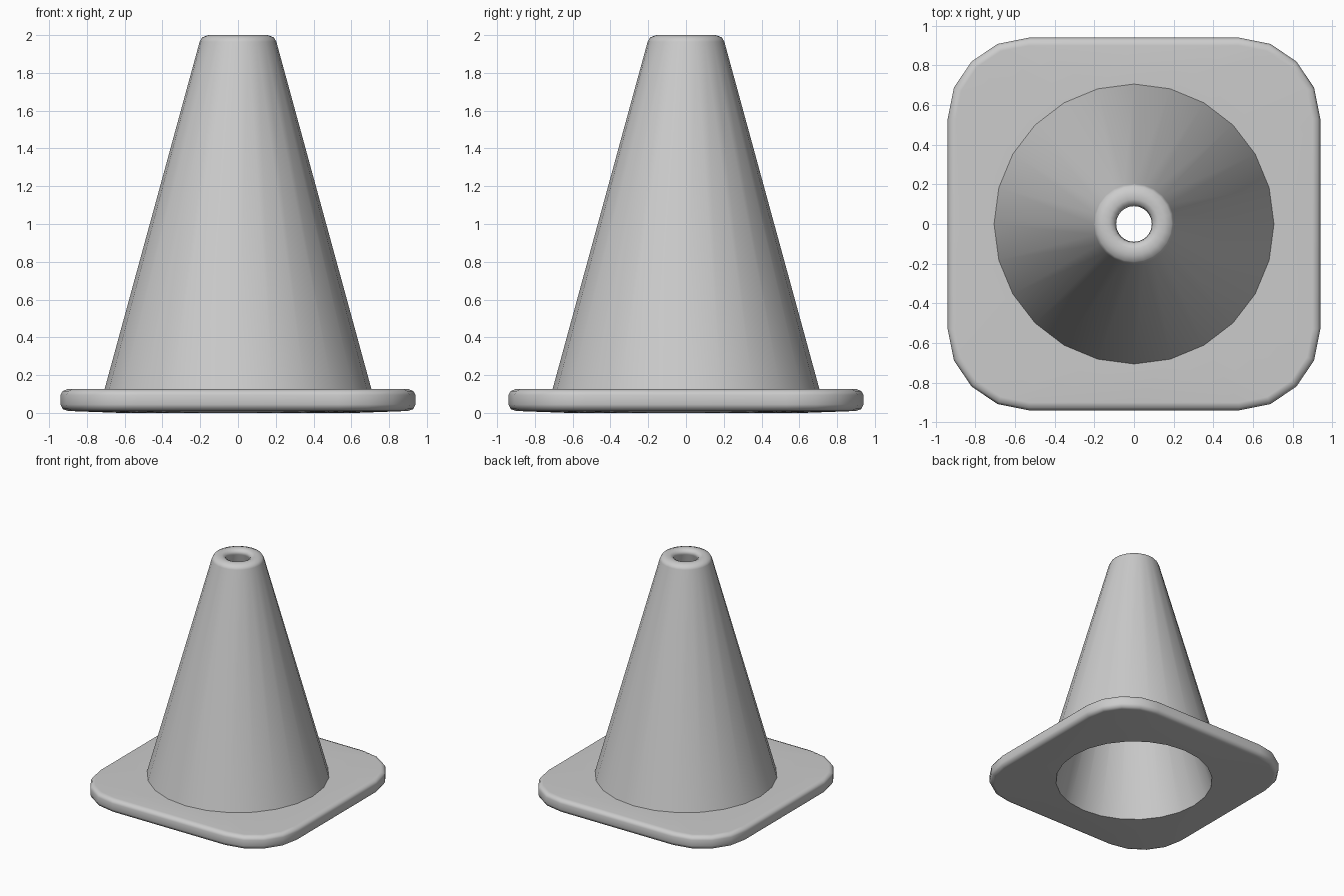
import bpy, bmesh, math

if "Cube" in bpy.data.objects:
    bpy.data.objects.remove(bpy.data.objects["Cube"])

SIDES = 24


def circle(r, z):
    return [(r * math.cos(2 * math.pi * i / SIDES), r * math.sin(2 * math.pi * i / SIDES), z)
            for i in range(SIDES)]


def rounded_square(half, z, centre=0.53):
    # side midpoint followed by five corner points, repeated on four sides
    rad = half - centre
    quarter = [(half, 0.0)]
    for k in range(5):
        a = math.radians(22.5 * k)
        quarter.append((centre + rad * math.cos(a), centre + rad * math.sin(a)))
    pts = []
    for _ in range(4):
        pts += [(x, y, z) for x, y in quarter]
        quarter = [(-y, x) for x, y in quarter]
    return pts


# closed section: outside from the bottom up, over the rim, down the hollow inside
rings = [
    rounded_square(0.90, 0.01),
    rounded_square(0.928, 0.02),
    rounded_square(0.94, 0.045),
    rounded_square(0.94, 0.095),
    rounded_square(0.928, 0.116),
    rounded_square(0.90, 0.127),
    circle(0.706, 0.127),
    circle(0.203, 1.965),
    circle(0.19, 1.988),
    circle(0.158, 2.0),
    circle(0.125, 2.0),
    circle(0.1, 1.988),
    circle(0.09, 1.96),
    circle(0.625, 0.005),
]

# cone and base plate in one hollow shell
bm = bmesh.new()
loops = [[bm.verts.new(p) for p in ring] for ring in rings]
for n, low in enumerate(loops):
    high = loops[(n + 1) % len(loops)]
    for i in range(SIDES):
        j = (i + 1) % SIDES
        bm.faces.new((low[i], low[j], high[j], high[i]))
zmin = min(v.co.z for v in bm.verts)
for v in loops[-1]:
    v.co.z = 0.0
bmesh.ops.recalc_face_normals(bm, faces=bm.faces[:])

mesh = bpy.data.meshes.new("cone_with_base")
bm.to_mesh(mesh)
bm.free()
cone = bpy.data.objects.new("cone_with_base", mesh)
bpy.context.collection.objects.link(cone)

# smooth bevels, crisp joins
bpy.context.view_layer.objects.active = cone
cone.select_set(True)
bpy.ops.object.shade_smooth_by_angle(angle=math.radians(50))
weighted = cone.modifiers.new("flat_shading", 'WEIGHTED_NORMAL')
weighted.keep_sharp = True
